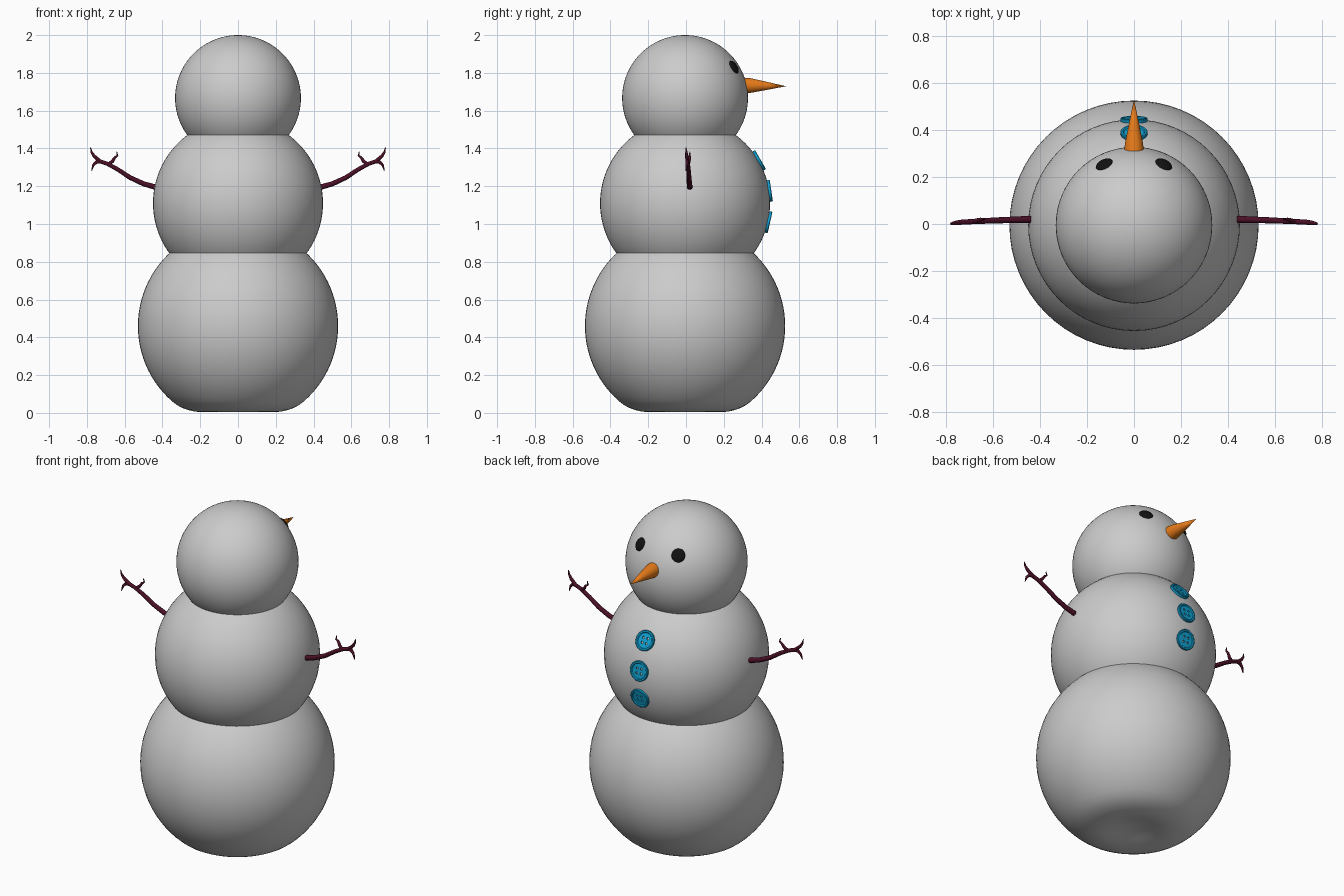
import bpy, bmesh, math
from mathutils import Vector

if "Cube" in bpy.data.objects:
    bpy.data.objects.remove(bpy.data.objects["Cube"])

CY = -0.005  # depth centre of the body


def material(name, rgb):
    m = bpy.data.materials.new(name)
    m.diffuse_color = (*rgb, 1)
    m.use_nodes = True
    m.node_tree.nodes["Principled BSDF"].inputs["Base Color"].default_value = m.diffuse_color
    return m


orange = material("orange", (0.8, 0.2, 0.01))
black = material("black", (0.006, 0.006, 0.006))
blue = material("blue", (0.005, 0.36, 0.65))
bark = material("bark", (0.07, 0.005, 0.02))


def add_object(name, data, mat=None):
    ob = bpy.data.objects.new(name, data)
    bpy.context.collection.objects.link(ob)
    if mat:
        data.materials.append(mat)
    return ob


def ball(name, radius, loc, mat=None, segs=64):
    bm = bmesh.new()
    bmesh.ops.create_uvsphere(bm, u_segments=segs, v_segments=segs // 2 * 2 - segs // 4, radius=radius)
    for f in bm.faces:
        f.smooth = True
    me = bpy.data.meshes.new(name)
    bm.to_mesh(me)
    bm.free()
    ob = add_object(name, me, mat)
    ob.location = loc
    return ob


def lathe(name, profile, segs=32):
    """Spin (radius, height) points around z into a mesh."""
    bm = bmesh.new()
    vs = [bm.verts.new((r, 0, z)) for r, z in profile]
    edges = [bm.edges.new(p) for p in zip(vs, vs[1:])]
    bmesh.ops.spin(bm, geom=vs + edges, cent=(0, 0, 0), axis=(0, 0, 1),
                   angle=math.tau, steps=segs, use_duplicate=False)
    bmesh.ops.remove_doubles(bm, verts=bm.verts, dist=1e-5)
    bmesh.ops.recalc_face_normals(bm, faces=bm.faces)
    me = bpy.data.meshes.new(name)
    bm.to_mesh(me)
    bm.free()
    return me


def smooth(ob, angle=35):
    bpy.ops.object.select_all(action='DESELECT')
    ob.select_set(True)
    bpy.context.view_layer.objects.active = ob
    bpy.ops.object.shade_smooth_by_angle(angle=math.radians(angle))


def aim(ob, direction):
    ob.rotation_euler = Vector(direction).to_track_quat('Z', 'Y').to_euler()


# three snowballs; the lowest is flattened softly with a shallow dent beneath
base = ball("bottom_ball", 0.53, (0, CY, 0))
for v in base.data.vertices:
    z, k, r = v.co.z + 0.46, 0.06, v.co.xy.length
    h = max(k - abs(z), 0) / k
    z = max(z, 0) + h * h * k / 4
    if v.co.z < 0 and r < 0.21:
        z += 0.03 * (1 - (r / 0.21) ** 2) ** 2
    v.co.z = z
ball("middle_ball", 0.45, (0, CY, 1.11))
head = Vector((0, CY, 1.667))
ball("head_ball", 0.333, head)

# carrot nose
nose = add_object("nose", lathe("nose", [(0, 0), (0.042, 0), (0.039, 0.05), (0.021, 0.14), (0, 0.24)]), orange)
nose.location = (0, 0.29, 1.734)
aim(nose, (0, 1, -0.02))
smooth(nose)

# coal eyes: flattened balls lying on the head
for s, side in ((-1, "left"), (1, "right")):
    d = Vector((s * 0.13, 0.265, 0.168)).normalized()
    eye = ball(side + "_eye", 0.038, head + d * 0.331, black, 24)
    eye.scale = (1, 1, 0.35)
    aim(eye, d)

# button: rimmed disc with four holes
blank = add_object("button_blank", lathe("button", [
    (0, -0.006), (0.056, -0.006), (0.058, -0.002), (0.058, 0.007), (0.055, 0.010),
    (0.047, 0.010), (0.043, 0.005), (0, 0.005)]), blue)
bm = bmesh.new()
for i in range(4):
    a = math.pi / 4 + i * math.pi / 2
    new = bmesh.ops.create_cone(bm, cap_ends=True, segments=12, radius1=0.007, radius2=0.007, depth=0.05)
    bmesh.ops.translate(bm, verts=new["verts"], vec=(0.02 * math.cos(a), 0.02 * math.sin(a), 0))
cut_mesh = bpy.data.meshes.new("hole_cutter")
bm.to_mesh(cut_mesh)
bm.free()
cutter = add_object("hole_cutter", cut_mesh)
mod = blank.modifiers.new("holes", 'BOOLEAN')
mod.operation, mod.object, mod.solver = 'DIFFERENCE', cutter, 'EXACT'
button_mesh = bpy.data.meshes.new_from_object(
    blank.evaluated_get(bpy.context.evaluated_depsgraph_get()))
for helper in (blank, cutter):
    bpy.data.objects.remove(helper)

# three buttons down the chest
for name, z in (("upper", 0.225), ("centre", 0.065), ("lower", -0.10)):
    b = add_object(name + "_button", button_mesh.copy())
    d = Vector((0, math.sqrt(0.45 ** 2 - z * z), z)).normalized()
    b.location = Vector((0, CY, 1.11)) + d * 0.4515
    aim(b, d)
    smooth(b, 30)

# twig arms: tapered branches (x, y, z, radius)
branches = [
    [(0.437, 0.02, 1.195, 0.015), (0.50, 0.018, 1.213, 0.014), (0.57, 0.016, 1.245, 0.013),
     (0.635, 0.013, 1.288, 0.012), (0.69, 0.01, 1.318, 0.011), (0.73, 0.008, 1.332, 0.011),
     (0.762, 0.004, 1.36, 0.009), (0.775, 0.002, 1.38, 0.006), (0.781, 0, 1.405, 0.002)],
    [(0.715, 0.01, 1.328, 0.010), (0.748, 0.006, 1.33, 0.010), (0.766, 0.003, 1.312, 0.007),
     (0.775, 0, 1.282, 0.002)],
    [(0.685, 0.01, 1.315, 0.010), (0.665, 0.016, 1.332, 0.009), (0.652, 0.02, 1.352, 0.007),
     (0.638, 0.02, 1.362, 0.005), (0.642, 0.02, 1.383, 0.002)],
]
# twig at the fork leans back towards the body on both arms
for s, side in ((-1, "left"), (1, "right")):
    cu = bpy.data.curves.new(side + "_arm", 'CURVE')
    cu.dimensions = '3D'
    cu.bevel_depth, cu.bevel_resolution, cu.use_fill_caps = 1.0, 3, True
    for pts in branches:
        sp = cu.splines.new('POLY')
        sp.points.add(len(pts) - 1)
        sp.use_smooth = True
        for p, (x, y, z, r) in zip(sp.points, pts):
            p.co, p.radius = (s * x, y, z, 1), r
    add_object(side + "_arm", cu, bark)
